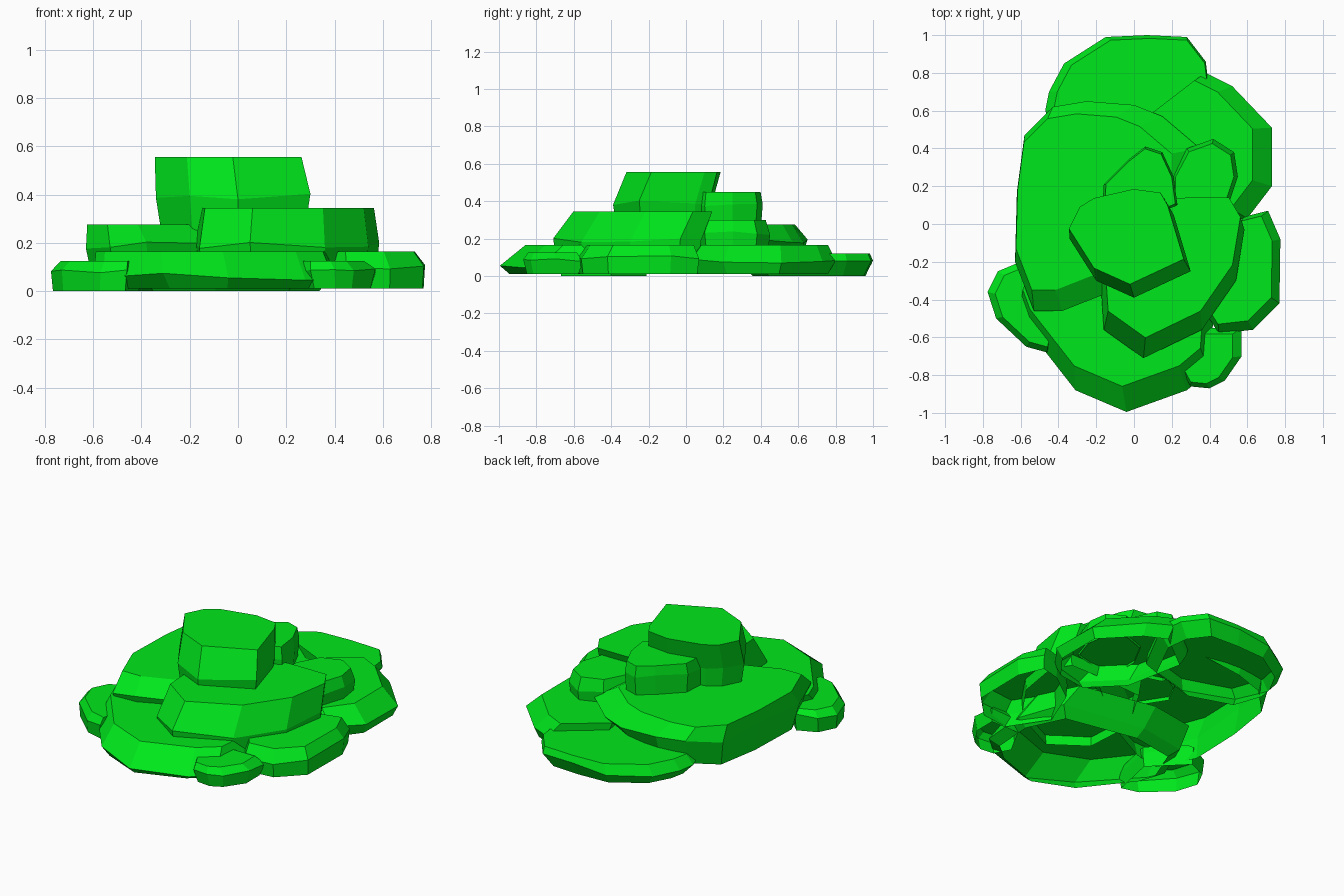
import bpy
import bmesh
import random
from mathutils import Vector

random.seed(4)

default_cube = bpy.data.objects.get("Cube")
if default_cube:
    bpy.data.objects.remove(default_cube, do_unlink=True)

# One flat green for every stone
green = bpy.data.materials.new("bright_green")
green.use_nodes = True
colour = (0, 0.8, 0.011, 1)
green.diffuse_color = colour
green.node_tree.nodes["Principled BSDF"].inputs["Base Color"].default_value = colour


def make_slab(name, outline, bottom, belly, top, base_scale=0.9, top_scale=0.93, shift=(0, 0), rough=0.015, lean=0):
    """Faceted hollow stone: open base ring (raised towards +x by lean), belly ring and flat top."""
    points = [Vector((x, y, 0)) for x, y in outline]
    centre = sum(points, Vector()) / len(points)
    left_end = min(point.x for point in points)
    slide = Vector((shift[0], shift[1], 0))
    bm = bmesh.new()

    def ring(height, scale, offset, wobble, slope=0):
        verts = []
        for point in points:
            place = centre + (point - centre) * scale + offset
            place.z = height + random.uniform(-wobble, wobble) + slope * (point.x - left_end)
            verts.append(bm.verts.new(place))
        return verts

    rings = [
        ring(bottom, base_scale, Vector(), 0, lean),
        ring(belly, 1, Vector(), rough),
        ring(top, top_scale, slide, 0),
    ]
    for lower, upper in zip(rings, rings[1:]):
        for i in range(len(points)):
            j = (i + 1) % len(points)
            bm.faces.new((lower[i], lower[j], upper[j], upper[i]))
    cap = bm.faces.new(rings[-1])
    bmesh.ops.recalc_face_normals(bm, faces=bm.faces)
    if cap.normal.z < 0:
        bmesh.ops.reverse_faces(bm, faces=bm.faces)

    mesh = bpy.data.meshes.new(name)
    bm.to_mesh(mesh)
    bm.free()
    mesh.materials.append(green)
    slab = bpy.data.objects.new(name, mesh)
    bpy.context.collection.objects.link(slab)
    return slab


# Ground layer
make_slab("back_base_slab",
          [(-.47, .6), (-.45, .7), (-.37, .85), (-.15, .99), (.07, 1), (.28, .99),
           (.38, .86), (.4, .7), (.25, .4), (-.1, .3), (-.4, .4)],
          bottom=0, belly=.07, top=.12, base_scale=.86, top_scale=.94, shift=(.02, 0))

make_slab("back_side_slab",
          [(.12, .6), (.38, .8), (.52, .73), (.73, .51), (.73, .2), (.6, .03), (.4, 0), (.2, .2)],
          bottom=.01, belly=.08, top=.165, base_scale=.9, top_scale=.88, shift=(-.07, .01))

make_slab("side_slab",
          [(.4, -.1), (.59, .04), (.71, .07), (.775, -.08), (.77, -.42), (.63, -.56), (.45, -.58), (.3, -.35)],
          bottom=.01, belly=.1, top=.165, base_scale=.97, top_scale=.88, shift=(-.02, .01))

make_slab("front_base_slab",
          [(-.6, -.45), (-.56, -.56), (-.31, -.88), (-.04, -.995), (.28, -.88), (.4, -.78),
           (.42, -.5), (.3, -.25), (-.2, -.15), (-.5, -.2)],
          bottom=.01, belly=.06, top=.165, base_scale=.88, top_scale=.94, shift=(-.02, .11))

make_slab("side_low_stone",
          [(-.6, -.2), (-.72, -.25), (-.775, -.36), (-.73, -.5), (-.57, -.65), (-.46, -.68), (-.4, -.4)],
          bottom=0, belly=.09, top=.125, base_scale=.95, top_scale=.88, shift=(.02, 0))

make_slab("front_low_stone",
          [(.57, -.55), (.57, -.7), (.48, -.83), (.4, -.87), (.3, -.86), (.24, -.75), (.35, -.55)],
          bottom=.01, belly=.08, top=.125, base_scale=.86, top_scale=.82, shift=(-.02, 0))

# Middle layer
make_slab("wide_middle_slab",
          [(-.63, -.2), (-.62, .17), (-.58, .47), (-.43, .62), (-.25, .65), (0, .63), (.15, .57),
           (.35, .4), (.35, 0), (-.1, -.35), (-.38, -.46), (-.53, -.46)],
          bottom=.02, belly=.19, top=.275, base_scale=.92, top_scale=.84, shift=(-.06, .01), lean=.16)

make_slab("rear_middle_stone",
          [(.2, .12), (.2, .25), (.28, .4), (.42, .45), (.53, .38), (.55, .25), (.5, .1), (.3, .05)],
          bottom=.15, belly=.23, top=.3, base_scale=.95, top_scale=.88)

make_slab("front_middle_slab",
          [(-.18, -.25), (-.16, -.56), (.05, -.71), (.36, -.56), (.54, -.3), (.585, -.03),
           (.52, .08), (.3, .08), (0, .06)],
          bottom=.1, belly=.19, top=.345, base_scale=.97, top_scale=.94, shift=(0, .08))

# Upper stones
make_slab("rear_upper_stone",
          [(-.17, .05), (-.16, .21), (-.03, .34), (.06, .41), (.15, .38), (.21, .25), (.23, .1), (0, 0)],
          bottom=.25, belly=.38, top=.45, base_scale=.95, top_scale=.94)

make_slab("top_stone",
          [(-.34, -.08), (-.28, .04), (-.2, .09), (.02, .14), (.17, .12), (.21, .05),
           (.3, -.25), (0, -.39), (-.2, -.3)],
          bottom=.25, belly=.39, top=.555, base_scale=.93, top_scale=.95, shift=(-.02, .055))
